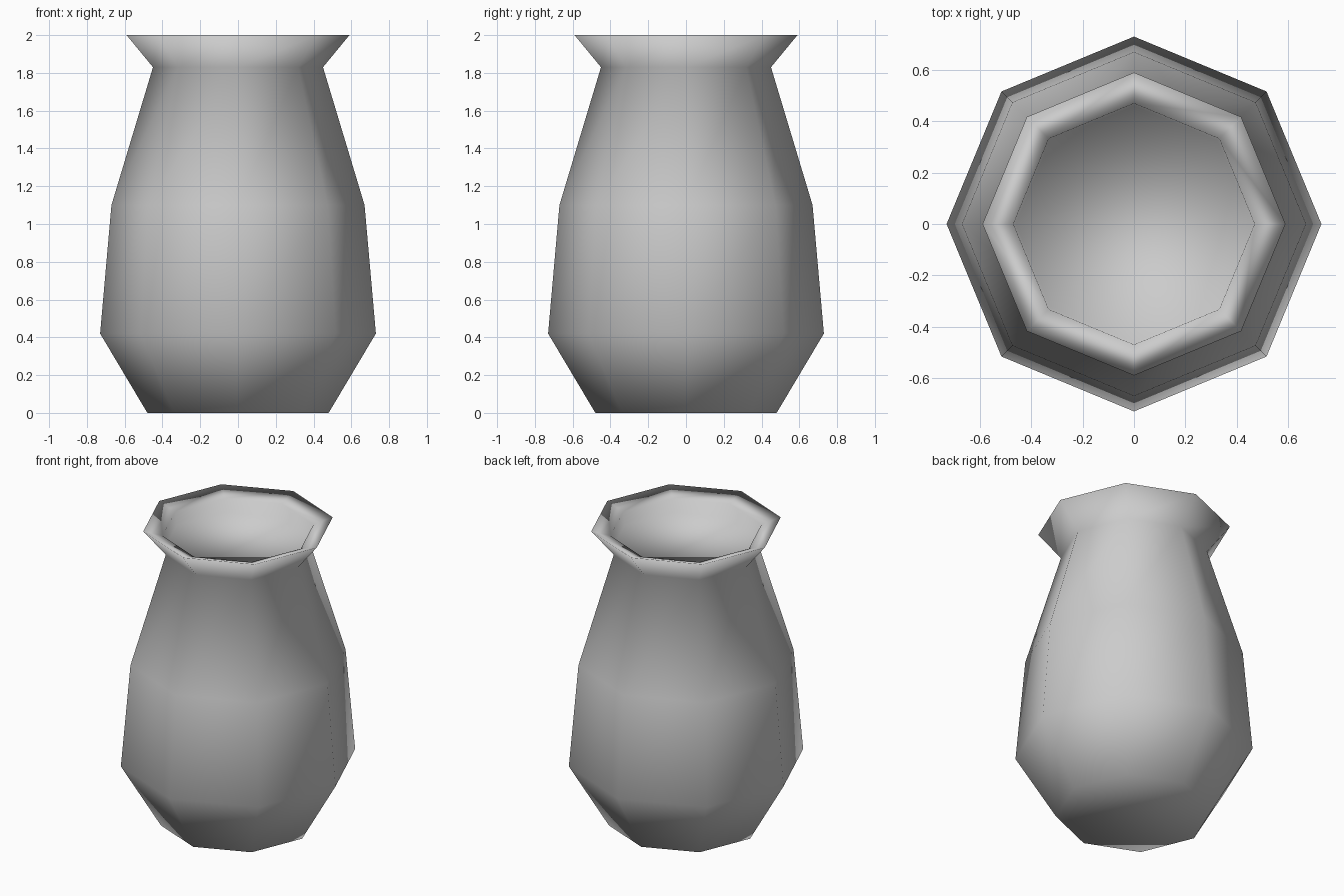
import bpy
import bmesh
from math import cos, sin, tau

cube = bpy.data.objects.get("Cube")
if cube:
    bpy.data.objects.remove(cube, do_unlink=True)

SIDES = 8

# Radius and height of each ring, from the foot up and over the lip
PROFILE = [
    (0.48, 0.00),   # foot
    (0.73, 0.42),   # belly
    (0.67, 1.10),   # shoulder
    (0.45, 1.83),   # neck
    (0.59, 2.00),   # rim
    (0.47, 1.96),   # inner lip
    (0.46, 1.87),   # recessed mouth
]


def make_material(name, colour):
    mat = bpy.data.materials.new(name)
    mat.use_nodes = True
    mat.diffuse_color = colour
    bsdf = mat.node_tree.nodes["Principled BSDF"]
    bsdf.inputs["Base Color"].default_value = colour
    bsdf.inputs["Roughness"].default_value = 0.8
    return mat


def add_ring(bm, radius, z):
    angles = [tau * i / SIDES for i in range(SIDES)]
    return [bm.verts.new((radius * cos(a), radius * sin(a), z)) for a in angles]


def lathe(name, profile, mat):
    bm = bmesh.new()
    rings = [add_ring(bm, r, z) for r, z in profile]
    # Walls between neighbouring rings
    for low, high in zip(rings, rings[1:]):
        for i in range(SIDES):
            j = (i + 1) % SIDES
            bm.faces.new((low[i], low[j], high[j], high[i]))
    # Closed foot and mouth
    bm.faces.new(rings[0][::-1])
    bm.faces.new(rings[-1])
    for face in bm.faces:
        face.smooth = True
    mesh = bpy.data.meshes.new(name)
    bm.to_mesh(mesh)
    bm.free()
    mesh.materials.append(mat)
    obj = bpy.data.objects.new(name, mesh)
    bpy.context.collection.objects.link(obj)
    return obj


clay = make_material("light grey clay", (0.6, 0.6, 0.6, 1.0))
lathe("vase", PROFILE, clay)
